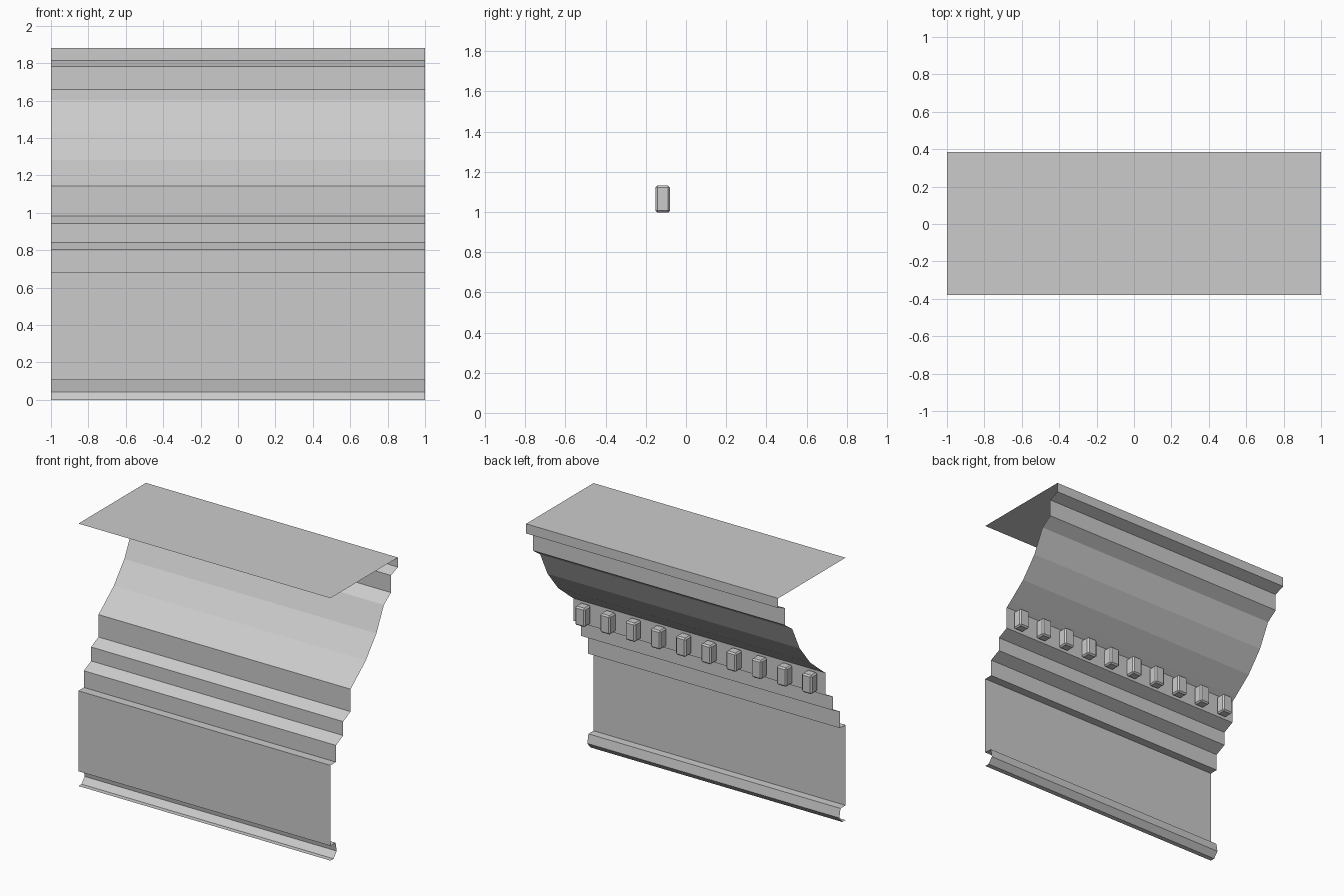
import bpy
import bmesh

if "Cube" in bpy.data.objects:
    bpy.data.objects.remove(bpy.data.objects["Cube"])

# Cornice cross-section (y, z), swept along x as an open sheet
PROFILE = [
    (-0.38, 0.0), (-0.345, 0.0), (-0.31, 0.042), (-0.322, 0.106), (-0.38, 0.106),   # base bead
    (-0.38, 0.683), (-0.318, 0.683), (-0.318, 0.803),                               # frieze, first fascia
    (-0.236, 0.842), (-0.236, 0.942), (-0.153, 0.982), (-0.153, 1.143),             # stepped fascias
    (-0.115, 1.172), (0.02, 1.282), (0.14, 1.43), (0.225, 1.603),                   # curved cove
    (0.306, 1.66), (0.306, 1.783), (0.384, 1.813), (0.384, 1.882), (-0.38, 1.882),  # crown and top
]


def add_object(name, bm):
    mesh = bpy.data.meshes.new(name)
    bm.to_mesh(mesh)
    bm.free()
    obj = bpy.data.objects.new(name, mesh)
    bpy.context.collection.objects.link(obj)
    return obj


# Moulding sheet; winding puts the normals on the +y side
bm = bmesh.new()
left = [bm.verts.new((-1, y, z)) for y, z in PROFILE]
right = [bm.verts.new((1, y, z)) for y, z in PROFILE]
for i in range(len(PROFILE) - 1):
    bm.faces.new((left[i], left[i + 1], right[i + 1], right[i]))
bm.normal_update()
add_object("cornice_moulding", bm)

# Row of ten chamfered dentil blocks
for i in range(10):
    bm = bmesh.new()
    bmesh.ops.create_cube(bm, size=1)
    bmesh.ops.scale(bm, vec=(0.08, 0.074, 0.135), verts=bm.verts)
    bmesh.ops.bevel(bm, geom=bm.edges[:], offset=0.01, segments=1, affect='EDGES')
    dentil = add_object(f"dentil_{i + 1}", bm)
    dentil.location = (-0.9 + 0.2 * i, -0.116, 1.0635)
